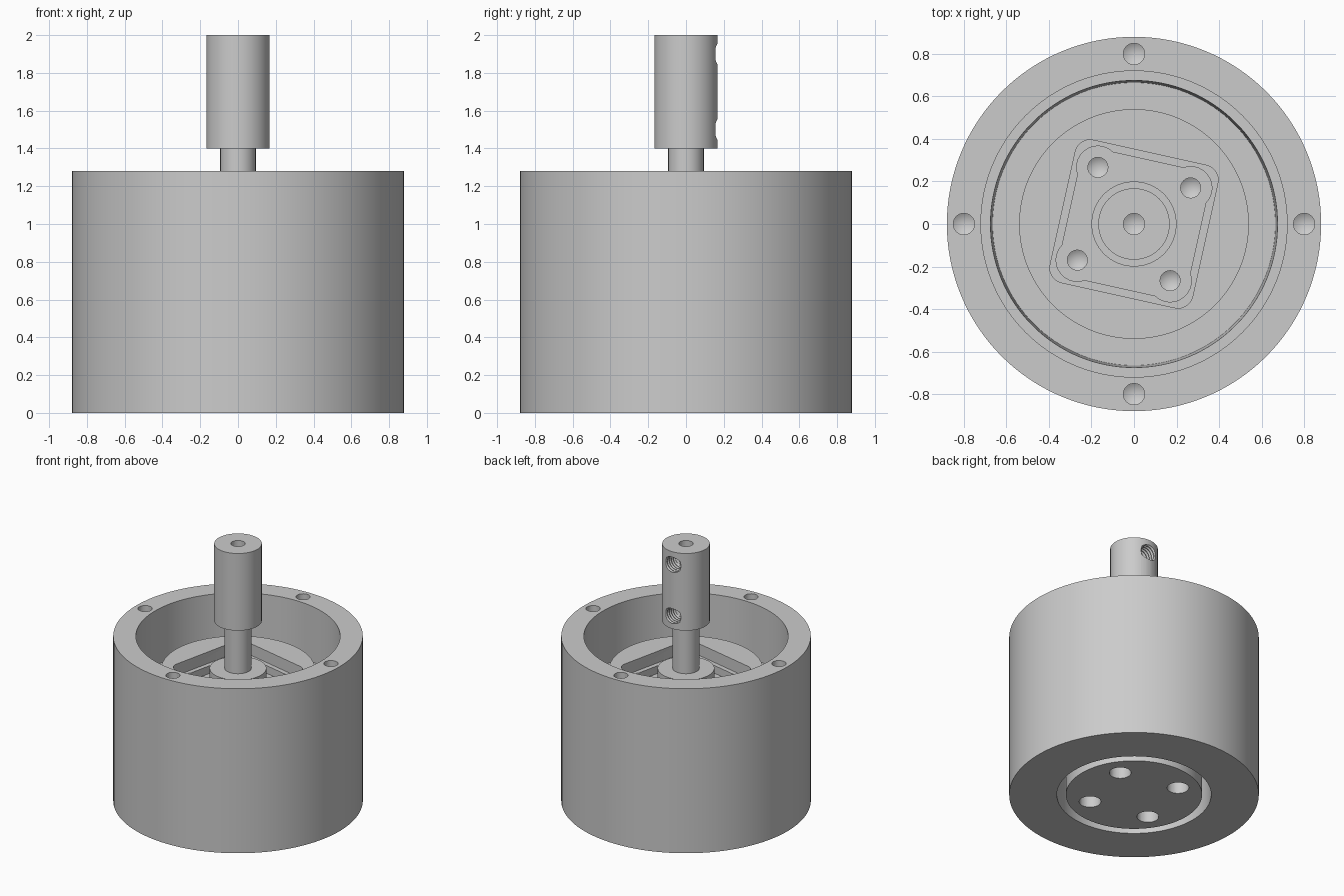
import bpy, bmesh, math
from mathutils import Matrix, Vector

cube = bpy.data.objects.get("Cube")
if cube:
    bpy.data.objects.remove(cube)

grey = bpy.data.materials.new("machined_grey")
grey.use_nodes = True
COLOUR = (0.6, 0.6, 0.6, 1)
grey.diffuse_color = COLOUR
grey.node_tree.nodes["Principled BSDF"].inputs["Base Color"].default_value = COLOUR


def make_object(name, bm, matrix=Matrix()):
    bmesh.ops.recalc_face_normals(bm, faces=bm.faces)
    mesh = bpy.data.meshes.new(name)
    bm.to_mesh(mesh)
    bm.free()
    mesh.transform(matrix)
    mesh.materials.append(grey)
    obj = bpy.data.objects.new(name, mesh)
    bpy.context.collection.objects.link(obj)
    return obj


def lathe(name, profile, steps=96, matrix=Matrix()):
    """Revolve (radius, z) points around z."""
    bm = bmesh.new()
    verts = [bm.verts.new((r, 0, z)) for r, z in profile]
    edges = [bm.edges.new(pair) for pair in zip(verts, verts[1:])]
    bmesh.ops.spin(bm, geom=verts + edges, cent=(0, 0, 0), axis=(0, 0, 1),
                   angle=math.tau, steps=steps, use_duplicate=False)
    bmesh.ops.remove_doubles(bm, verts=bm.verts, dist=1e-5)
    return make_object(name, bm, matrix)


def rounded_square(name, half, radius, bottom, top, turn):
    bm = bmesh.new()
    bmesh.ops.create_cube(bm, size=2)
    bmesh.ops.scale(bm, verts=bm.verts, vec=(half, half, (top - bottom) / 2))
    upright = [e for e in bm.edges
               if abs(e.verts[0].co.z - e.verts[1].co.z) > 1e-4]
    bmesh.ops.bevel(bm, geom=upright, offset=radius, segments=8,
                    profile=0.5, affect='EDGES')
    place = Matrix.Translation((0, 0, (top + bottom) / 2))
    return make_object(name, bm, place @ Matrix.Rotation(turn, 4, 'Z'))


def drill(name, radius, depth, matrix, tip=0.03, threads=0):
    """Drill cutter sunk below its local z = 0, optionally with thread ridges."""
    profile = [(0, -depth - tip), (radius, -depth)]
    pitch = depth / max(threads, 1)
    for i in range(threads):
        z = -depth + i * pitch
        profile += [(radius, z + pitch * 0.1), (radius * 1.18, z + pitch * 0.5),
                    (radius, z + pitch * 0.9)]
    profile += [(radius, 0.05), (0, 0.05)]
    return lathe(name, profile, 32, matrix)


def cut(target, cutters):
    for cutter in cutters:
        mod = target.modifiers.new("cut", 'BOOLEAN')
        mod.operation = 'DIFFERENCE'
        mod.solver = 'EXACT'
        mod.object = cutter
        bpy.context.view_layer.objects.active = target
        bpy.ops.object.modifier_apply(modifier=mod.name)
        bpy.data.objects.remove(cutter)


def ring(radius, angle, z):
    """Four positions, evenly spaced around the axis."""
    return [Matrix.Translation((radius * math.cos(angle + k * math.pi / 2),
                                radius * math.sin(angle + k * math.pi / 2), z))
            for k in range(4)]


TURN = math.radians(-12.5)
CORNER = TURN + math.pi / 4
DECK, LEDGE, FLOOR = 1.03, 0.94, 0.88

# Housing: outer wall, moat, central platform and groove underneath
housing = lathe("housing", [
    (0, 0), (0.48, 0), (0.48, 0.45), (0.544, 0.45), (0.544, 0), (0.88, 0),
    (0.88, 1.28), (0.72, 1.28), (0.72, 0.85), (0.675, 0.85), (0.665, 0.6),
    (0.54, 0.6), (0.54, DECK), (0, DECK)], 128)

# Stepped square pocket with a lobe around each screw hole
cutters = [rounded_square("pocket", 0.343, 0.07, LEDGE, DECK + 0.1, TURN),
           rounded_square("deep_pocket", 0.308, 0.1, FLOOR, DECK + 0.05, TURN)]
for m in ring(0.316, CORNER, FLOOR):
    cutters.append(lathe("lobe", [(0, 0), (0.1, 0), (0.1, 0.12), (0, 0.12)], 32, m))

# Threaded pocket holes, rim holes and larger holes from below
cutters += [drill("pocket_hole", 0.047, 0.2, m, threads=8)
            for m in ring(0.316, CORNER, FLOOR)]
cutters += [drill("rim_hole", 0.05, 0.3, m) for m in ring(0.8, 0, 1.28)]
flip = Matrix.Rotation(math.pi, 4, 'X')
cutters += [drill("base_hole", 0.077, 0.4, m @ flip) for m in ring(0.325, CORNER, 0)]
cut(housing, cutters)

# Boss and shaft
boss = lathe("boss", [(0, FLOOR - 0.01), (0.2, FLOOR - 0.01), (0.2, DECK), (0, DECK)])
shaft = lathe("shaft", [(0, DECK - 0.05), (0.094, DECK - 0.05), (0.094, 1.42), (0, 1.42)], 64)

# Coupling with axial bore and two set screw holes at the back
coupling = lathe("coupling", [(0, 1.4), (0.168, 1.4), (0.168, 2), (0, 2)], 64)
cutters = [drill("axial_bore", 0.05, 0.3, Matrix.Translation((0, 0, 2)))]
for z in (1.9, 1.5):
    place = Matrix.Translation((0, 0.17, z)) @ Matrix.Rotation(-math.pi / 2, 4, 'X')
    cutters.append(drill("set_screw_hole", 0.058, 0.12, place, tip=0.02, threads=5))
cut(coupling, cutters)

# Smooth round walls, crisp edges
bpy.ops.object.select_all(action='DESELECT')
for part in (housing, boss, shaft, coupling):
    part.select_set(True)
bpy.context.view_layer.objects.active = housing
bpy.ops.object.shade_smooth_by_angle(angle=math.radians(25))
